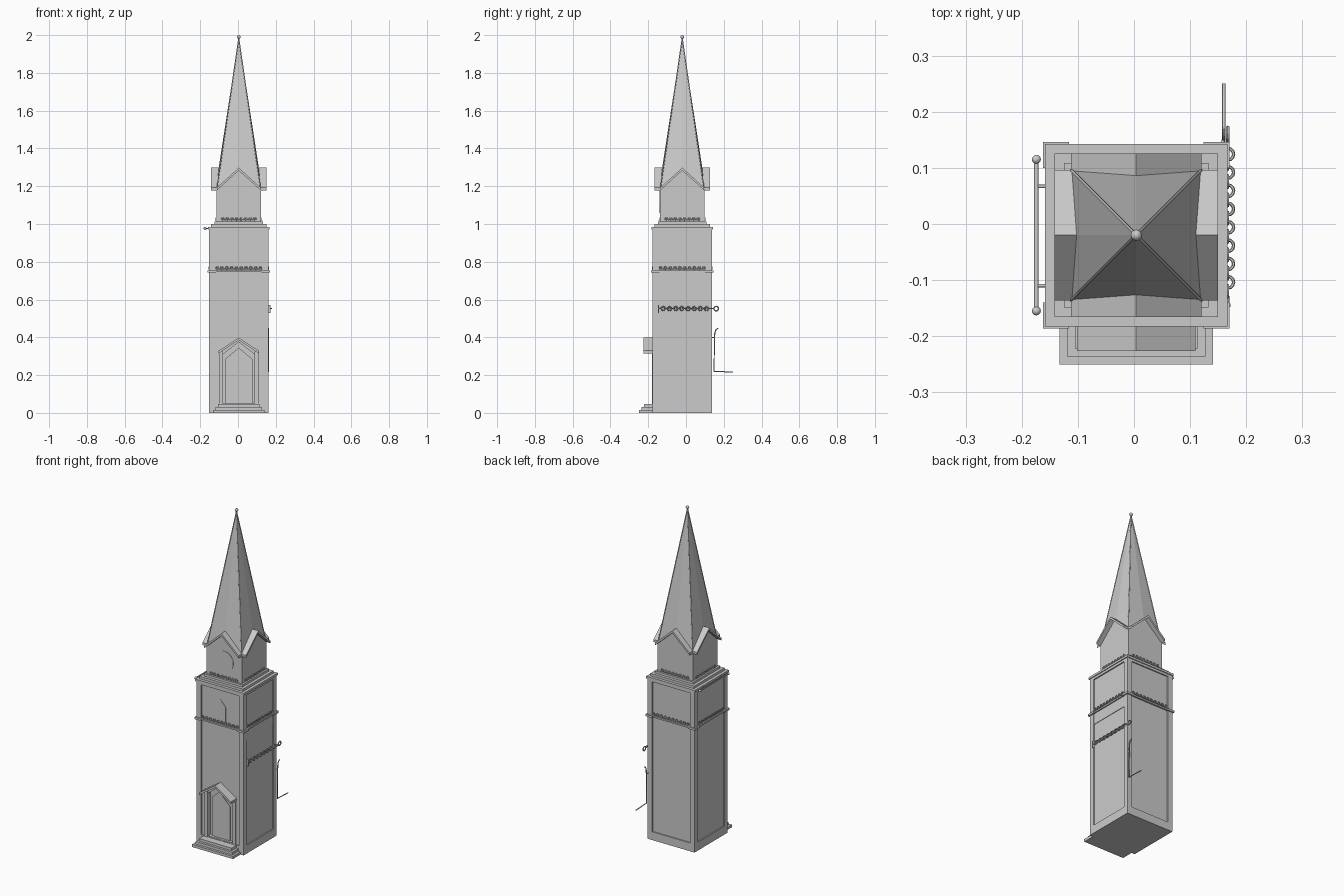
import bpy, math
from mathutils import Vector, Matrix

if "Cube" in bpy.data.objects:
    bpy.data.objects.remove(bpy.data.objects["Cube"])

# Tower axis; all helper coordinates are relative to it
AXIS = Matrix.Translation((0.004, -0.02, 0))


def mesh(name, verts, faces, turn=0):
    me = bpy.data.meshes.new(name)
    me.from_pydata(verts, [], faces)
    me.transform(AXIS @ Matrix.Rotation(turn * math.pi / 2, 4, 'Z'))
    ob = bpy.data.objects.new(name, me)
    bpy.context.collection.objects.link(ob)
    return ob


def prism(name, outline, y0, y1, turn=0):
    # outline in x,z (counter-clockwise seen from the front), extruded from y0 back to y1
    n = len(outline)
    verts = [(x, y0, z) for x, z in outline] + [(x, y1, z) for x, z in outline]
    faces = [tuple(range(n)), tuple(reversed(range(n, 2 * n)))]
    faces += [(i, i + n, (i + 1) % n + n, (i + 1) % n) for i in range(n)]
    return mesh(name, verts, faces, turn)


def box(name, x0, x1, y0, y1, z0, z1, turn=0):
    return prism(name, [(x0, z0), (x1, z0), (x1, z1), (x0, z1)], y0, y1, turn)


def slab(name, h, z0, z1):
    return box(name, -h, h, -h, h, z0, z1)


def house(w, z0, eave, peak):
    return [(-w, z0), (w, z0), (w, eave), (0, peak), (-w, eave)]


def chevron(w, eave, peak, t):
    return [(-w, eave), (0, peak), (w, eave), (w, eave + t), (0, peak + t), (-w, eave + t)]


def tube(name, points, r, turn=0):
    cu = bpy.data.curves.new(name, 'CURVE')
    cu.dimensions = '3D'
    cu.bevel_depth = r
    cu.bevel_resolution = 2
    cu.use_fill_caps = True
    sp = cu.splines.new('POLY')
    sp.points.add(len(points) - 1)
    for p, c in zip(sp.points, points):
        p.co = (*c, 1)
    ob = bpy.data.objects.new(name, cu)
    ob.matrix_world = AXIS @ Matrix.Rotation(turn * math.pi / 2, 4, 'Z')
    bpy.context.collection.objects.link(ob)
    return ob


def ball(name, p, r, seg=12):
    bpy.ops.mesh.primitive_uv_sphere_add(segments=seg, ring_count=seg // 2 + 2, radius=r,
                                         location=AXIS @ Vector(p))
    ob = bpy.context.object
    ob.name = name
    bpy.ops.object.shade_smooth_by_angle()
    return ob


def ring(name, p, r, minor, rot=(0, 0, 0), turn=0, seg=12):
    spin = Matrix.Rotation(turn * math.pi / 2, 4, 'Z')
    bpy.ops.mesh.primitive_torus_add(major_radius=r, minor_radius=minor, major_segments=seg,
                                     minor_segments=6, location=AXIS @ spin @ Vector(p),
                                     rotation=(rot[0], rot[1], rot[2] + turn * math.pi / 2))
    bpy.context.object.name = name


# Shaft core with the portal recess cut out
core = slab("tower_shaft", 0.151, 0.0, 0.975)
cutter = prism("portal_cutter", house(0.09, 0.052, 0.305, 0.375), -0.2, -0.125)
cutter.hide_render = True
cutter.hide_viewport = True
m = core.modifiers.new("portal", 'BOOLEAN')
m.object = cutter
m.solver = 'EXACT'
slab("plinth", 0.158, 0.0, 0.05)

# Corner pilasters, panel rails and string course
for k in range(4):
    box("corner_pilaster", -0.158, -0.127, -0.158, -0.127, 0.05, 0.975, k)
    box("upper_rail", -0.127, 0.127, -0.158, -0.15, 0.958, 0.975, k)
    box("string_corner", -0.166, -0.12, -0.166, -0.12, 0.743, 0.755, k)
slab("string_course", 0.161, 0.745, 0.754)

# Stepped cornice
for h, z0, z1 in ((0.163, 0.972, 0.985), (0.146, 0.985, 1.0), (0.129, 1.0, 1.014)):
    slab("cornice_step", h, z0, z1)

# Ornament rows on all four sides: rings with small beads between
for k in range(4):
    for count, half, y, z in ((10, 0.115, -0.158, 0.767), (8, 0.085, -0.122, 1.026)):
        for i in range(count):
            x = -half + 2 * half * i / (count - 1)
            ring("ornament_ring", (x, y, z), 0.007, 0.0025, (math.pi / 2, 0, 0), k, 8)
        tube("ornament_rail", [(-half, y, z - 0.006), (half, y, z - 0.006)], 0.0025, k)

# Belfry with crossing gables and their roof slabs
prism("belfry_front_gables", house(0.118, 1.0, 1.18, 1.285), -0.118, 0.118)
prism("belfry_side_gables", house(0.118, 1.0, 1.18, 1.285), -0.118, 0.118, 1)
for k in range(4):
    prism("gable_roof", chevron(0.116, 1.178, 1.283, 0.015)[::-1], -0.146, -0.09, k)[
        "side"] = k

# Spire: four corners and four slightly raised mid creases meeting at the tip
base = []
for k in range(4):
    rot = Matrix.Rotation(k * math.pi / 2, 4, 'Z')
    base += [rot @ Vector((-0.116, -0.116, 1.185)), rot @ Vector((0, -0.109, 1.28))]
tip = Vector((0, 0, 1.985))
mesh("spire", base + [tip], [(i, (i + 1) % 8, 8) for i in range(8)] + [tuple(reversed(range(8)))])
for c in base[::2]:
    tube("spire_hip", [c, tip], 0.0025)
ball("spire_finial", (0, 0, 1.99), 0.01)

# Clock face and small pointed window on the front
bpy.ops.mesh.primitive_cylinder_add(vertices=32, radius=0.062, depth=0.004,
                                    location=AXIS @ Vector((0, -0.118, 1.12)),
                                    rotation=(math.pi / 2, 0, 0))
bpy.context.object.name = "clock_face"
prism("upper_window", house(0.035, 0.775, 0.86, 0.9), -0.153, -0.148)

# Portal: gabled hood, jambs, door and steps
prism("portal_hood", chevron(0.106, 0.315, 0.385, 0.014)[::-1], -0.206, -0.148)
for s in (-1, 1):
    x = s * 0.094
    box("portal_jamb", x - 0.01, x + 0.01, -0.16, -0.13, 0.045, 0.325)
prism("door_frame", house(0.072, 0.05, 0.285, 0.345), -0.134, -0.12)
prism("door", house(0.052, 0.05, 0.26, 0.31), -0.137, -0.12)
for i in range(3):
    w = 0.137 - 0.014 * i
    box("entrance_step", -w, w, -0.23 + 0.014 * i, -0.14, 0.016 * i, 0.016 * (i + 1))

# Shallow header plate on the right side
box("side_header", -0.127, 0.127, -0.154, -0.15, 0.68, 0.745, 1)

# Hanging rod on the left under the cornice
tube("side_rod", [(-0.178, -0.135, 0.977), (-0.178, 0.135, 0.977)], 0.004)
for y in (-0.135, 0.135):
    ball("rod_knob", (-0.178, y, 0.977), 0.008)
for y in (-0.09, 0.087):
    tube("rod_bracket", [(-0.178, y, 0.977), (-0.155, y, 0.977)], 0.003)

# Chain along the right side with end catch
box("chain_plate", 0.156, 0.168, -0.128, -0.122, 0.53, 0.57)
for i in range(16):
    y = -0.1 + 0.0163 * i
    flat = i % 2
    ring("chain_link", (0.163, y, 0.552), 0.0105, 0.003, (0, 0 if flat else math.pi / 2, 0))
ring("chain_end_ring", (0.163, 0.18, 0.552), 0.012, 0.0035, (0, math.pi / 2, 0))
tube("chain_tie", [(0.163, -0.122, 0.552), (0.163, -0.108, 0.552)], 0.003)
tube("chain_end_bar", [(0.163, 0.15, 0.552), (0.163, 0.17, 0.552)], 0.003)

# Bent hook at the rear right corner
tube("hook", [(0.156, 0.19, 0.448), (0.156, 0.178, 0.44), (0.156, 0.172, 0.42), (0.156, 0.168, 0.22),
              (0.156, 0.27, 0.216)], 0.003)
tube("hook_mount", [(0.15, 0.15, 0.4), (0.156, 0.172, 0.4)], 0.003)
